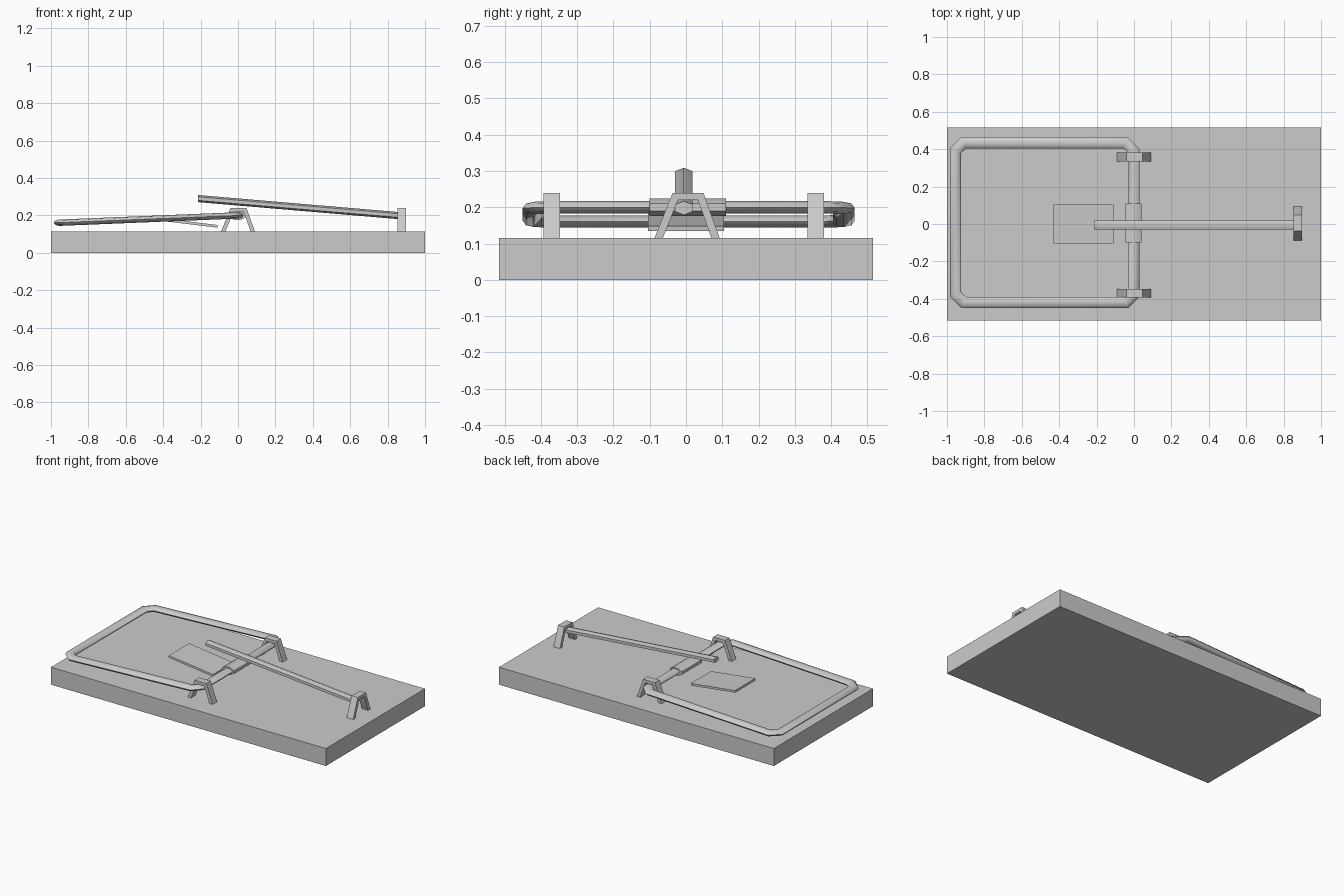
import bpy, bmesh, math
from mathutils import Vector

cube = bpy.data.objects.get("Cube")
if cube:
    bpy.data.objects.remove(cube, do_unlink=True)

grey = bpy.data.materials.new("plain_grey")
grey.use_nodes = True
colour = (0.6, 0.6, 0.6, 1)
grey.diffuse_color = colour
grey.node_tree.nodes["Principled BSDF"].inputs["Base Color"].default_value = colour


def finish(name, bm, smooth=None):
    bmesh.ops.recalc_face_normals(bm, faces=bm.faces)
    mesh = bpy.data.meshes.new(name)
    bm.to_mesh(mesh)
    bm.free()
    mesh.materials.append(grey)
    obj = bpy.data.objects.new(name, mesh)
    bpy.context.collection.objects.link(obj)
    if smooth:
        bpy.ops.object.select_all(action='DESELECT')
        obj.select_set(True)
        bpy.context.view_layer.objects.active = obj
        bpy.ops.object.shade_smooth_by_angle(angle=math.radians(smooth))
    return obj


def box(name, size, centre, tilt=0):
    bm = bmesh.new()
    bmesh.ops.create_cube(bm, size=1)
    bmesh.ops.scale(bm, vec=size, verts=bm.verts)
    obj = finish(name, bm)
    obj.location = centre
    obj.rotation_euler.y = tilt
    return obj


def rod(name, path, half_w, half_h, sides, closed=False, turn=0.0):
    """Sweep a flattened round section along a path, mitred in plan."""
    bm = bmesh.new()
    pts = [Vector(p) for p in path]
    n = len(pts)
    rings = []
    for i, p in enumerate(pts):
        before = pts[i - 1] if closed or i else p - (pts[1] - p)
        after = pts[(i + 1) % n] if closed or i < n - 1 else p + (p - pts[i - 1])
        a = (p - before).to_2d().normalized()
        b = (after - p).to_2d().normalized()
        mid = (a + b).normalized()
        side = Vector((-mid.y, mid.x, 0)) * (half_w / mid.dot(a))
        ring = []
        for k in range(sides):
            t = turn + math.tau * k / sides
            ring.append(bm.verts.new(p + side * math.cos(t)
                                     + Vector((0, 0, half_h * math.sin(t)))))
        rings.append(ring)
    for i in range(n if closed else n - 1):
        r, s = rings[i], rings[(i + 1) % n]
        for k in range(sides):
            m = (k + 1) % sides
            bm.faces.new((r[k], r[m], s[m], s[k]))
    if not closed:
        bm.faces.new(rings[0])
        bm.faces.new(rings[-1])
    return finish(name, bm, 50)


def staple(name, location, quarter_turn=False):
    """Strip bent into a bridge with splayed legs."""
    outer = [(-0.09, 0), (-0.04, 0.125), (0.045, 0.125), (0.09, 0)]
    inner = [(0.067, 0), (0.03, 0.105), (-0.025, 0.105), (-0.067, 0)]
    bm = bmesh.new()
    loops = [[bm.verts.new((x, y, z)) for x, z in outer + inner]
             for y in (-0.023, 0.023)]
    for i in range(8):
        j = (i + 1) % 8
        bm.faces.new((loops[0][i], loops[0][j], loops[1][j], loops[1][i]))
    for v in loops:
        for i in range(3):
            bm.faces.new((v[i], v[i + 1], v[6 - i], v[7 - i]))
    obj = finish(name, bm)
    obj.location = location
    if quarter_turn:
        obj.rotation_euler.z = math.pi / 2
    return obj


# Wooden board
BOARD = 0.115
box("base_board", (2, 1.03, BOARD), (0, 0, BOARD / 2))

# Wire frame with chamfered corners, rising towards its hinge
x0, x1, y0, y1, c = -0.955, 0.0, -0.42, 0.435, 0.045
plan = [(x0 + c, y0), (x1 - c, y0), (x1, y0 + c), (x1, y1 - c),
        (x1 - c, y1), (x0 + c, y1), (x0, y1 - c), (x0, y0 + c)]
rod("swing_frame", [(x, y, 0.2 + 0.041 * x) for x, y in plan],
    0.03, 0.017, 8, closed=True)

# Coil sleeve around the hinge
rod("spring_sleeve", [(-0.003, -0.1, 0.2), (-0.003, 0.11, 0.2)],
    0.047, 0.026, 8, turn=math.pi / 8)

# Holding arm and bait plate
rod("holding_arm", [(-0.215, -0.006, 0.29), (0.87, -0.006, 0.198)],
    0.028, 0.019, 6, turn=math.pi / 2)
box("bait_plate", (0.324, 0.21, 0.014), (-0.27, 0, 0.161), math.atan(0.12))

# Staples
staple("hinge_staple_front", (0, -0.37, BOARD))
staple("hinge_staple_back", (0, 0.358, BOARD))
staple("arm_staple", (0.875, 0.003, BOARD), True)
